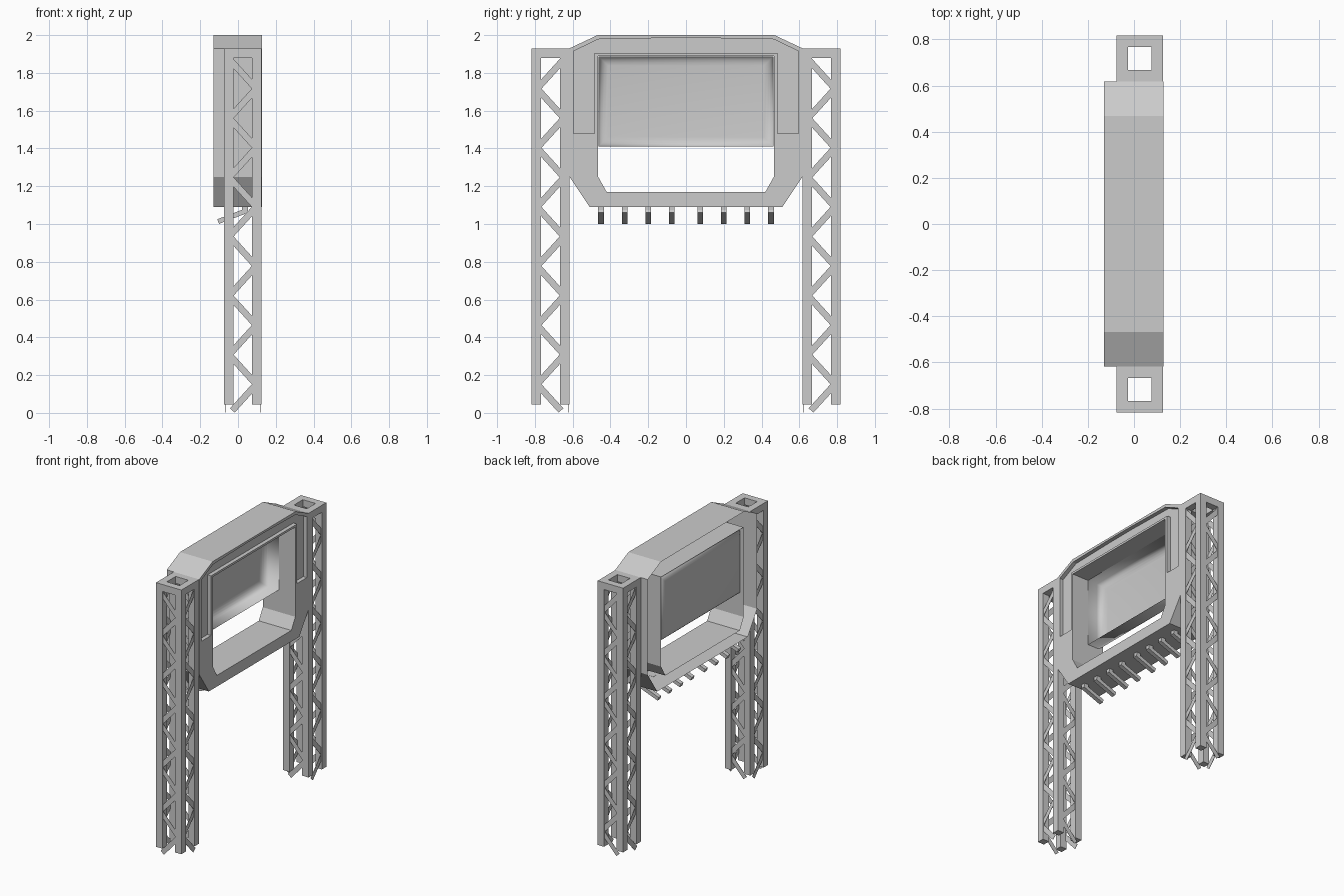
import bpy, bmesh, math
from mathutils import Matrix, Vector

if "Cube" in bpy.data.objects:
    bpy.data.objects.remove(bpy.data.objects["Cube"])

X0, X1, RECESS = -0.13, 0.127, 0.028
# local (x, y, z) -> world (y, z, x)
YZ = Matrix(((0, 0, 1, 0), (1, 0, 0, 0), (0, 1, 0, 0), (0, 0, 0, 1)))


def finish(bm, name):
    bmesh.ops.recalc_face_normals(bm, faces=bm.faces)
    me = bpy.data.meshes.new(name)
    bm.to_mesh(me)
    bm.free()
    ob = bpy.data.objects.new(name, me)
    bpy.context.collection.objects.link(ob)
    return ob


def box(bm, lo, hi):
    lo, hi = Vector(lo), Vector(hi)
    m = Matrix.Translation((lo + hi) / 2) @ Matrix.Diagonal((*(hi - lo), 1))
    bmesh.ops.create_cube(bm, size=1, matrix=m)


def bar(bm, a, b, side, width, thick):
    """Rectangular bar from a to b; side is the thickness direction."""
    a, b, s = Vector(a), Vector(b), Vector(side)
    d = (b - a).normalized()
    w = s.cross(d)
    r = Matrix((w, s, d)).transposed().to_4x4()
    m = Matrix.Translation((a + b) / 2) @ r @ Matrix.Diagonal((width, thick, (b - a).length, 1))
    bmesh.ops.create_cube(bm, size=1, matrix=m)


def mirrored(half):
    """Close a half profile (y >= 0) by mirroring it across y = 0."""
    return half + [(-y, z) for y, z in reversed(half)]


def plate(name, loops, x0, x1):
    """Flat plate in the y-z plane; later loops are holes."""
    cu = bpy.data.curves.new(name, 'CURVE')
    cu.dimensions, cu.fill_mode, cu.extrude = '2D', 'BOTH', (x1 - x0) / 2
    for pts in loops:
        sp = cu.splines.new('POLY')
        sp.points.add(len(pts) - 1)
        for p, (y, z) in zip(sp.points, pts):
            p.co = (y, z, 0, 1)
        sp.use_cyclic_u = True
    tmp = bpy.data.objects.new(name + "_curve", cu)
    bpy.context.collection.objects.link(tmp)
    dg = bpy.context.evaluated_depsgraph_get()
    me = bpy.data.meshes.new_from_object(tmp.evaluated_get(dg))
    bpy.data.objects.remove(tmp)
    me.transform(Matrix.Translation(((x0 + x1) / 2, 0, 0)) @ YZ)
    me.name = name
    me.shade_flat()
    ob = bpy.data.objects.new(name, me)
    bpy.context.collection.objects.link(ob)


def wall(name, loop, x0, x1):
    """Thin wall following a closed y-z outline."""
    bm = bmesh.new()
    front = [bm.verts.new((x1, y, z)) for y, z in loop]
    back = [bm.verts.new((x0, y, z)) for y, z in loop]
    for i in range(len(loop)):
        j = (i + 1) % len(loop)
        bm.faces.new((front[i], front[j], back[j], back[i]))
    finish(bm, name)


# Face plate with large opening and recessed inverted-U channel
outer = mirrored([(0.468, 2.0), (0.617, 1.93), (0.617, 1.25), (0.51, 1.09)])
opening = mirrored([(0.465, 1.89), (0.465, 1.25), (0.42, 1.17)])
channel = mirrored([(0.1, 1.985), (0.465, 1.978), (0.595, 1.915), (0.595, 1.48),
                    (0.485, 1.48), (0.485, 1.905)])
plate("face_plate", [outer, opening, channel], X1 - RECESS, X1)
plate("channel_floor", [channel], X1 - RECESS - 0.004, X1 - RECESS)

# Outer and inner casing walls, open at the back
wall("casing_wall", outer, X0, X1 - RECESS)
wall("opening_wall", opening, X0, X1 - RECESS)

# Rounded dish at the back of the opening
bm = bmesh.new()
DISH = 0.0
box(bm, (-0.125, -0.463, 1.41), (DISH, 0.463, 1.888))
bmesh.ops.delete(bm, geom=[f for f in bm.faces if f.calc_center_median().x > DISH - 0.01],
                 context='FACES_ONLY')
edges = [e for e in bm.edges if all(v.co.x < -0.12 for v in e.verts)]
bmesh.ops.bevel(bm, geom=edges, offset=0.05, segments=5, profile=0.5, affect='EDGES')
for f in bm.faces:
    f.smooth = True
finish(bm, "screen_dish")

# Lattice towers on both sides
TX, HALF, POST = 0.025, 0.1, 0.05
for sgn, name in ((1, "tower_back"), (-1, "tower_front")):
    ty = sgn * 0.717
    bm = bmesh.new()
    c = HALF - POST / 2
    for sx in (-1, 1):
        for sy in (-1, 1):
            px, py = TX + sx * c, ty + sy * c
            box(bm, (px - POST / 2, py - POST / 2, 0.045),
                (px + POST / 2, py + POST / 2, 1.93))
    # top ring
    for s in (-1, 1):
        box(bm, (TX + s * c - 0.025, ty - 0.05, 1.88), (TX + s * c + 0.025, ty + 0.05, 1.93))
        box(bm, (TX - 0.05, ty + s * c - 0.025, 1.88), (TX + 0.05, ty + s * c + 0.025, 1.93))
    # zigzag braces, thin strips close to the outer tower faces
    step, u, off = 0.1565, 0.071, 0.093
    for i in range(12):
        z0 = -0.005 + i * step
        k = -1 if i % 2 == 0 else 1
        ua, za = (0.055, 0.013) if i == 0 else (u, z0)
        for s in (-1, 1):
            bar(bm, (TX + k * ua, ty + s * off, za), (TX - k * u, ty + s * off, z0 + step),
                (0, 1, 0), 0.034, 0.002)
            bar(bm, (TX + s * off, ty + sgn * k * ua, za),
                (TX + s * off, ty - sgn * k * u, z0 + step), (1, 0, 0), 0.034, 0.002)
    finish(bm, name)

# Row of slanted lamps hanging under the casing
bm = bmesh.new()
for y in (0.075, 0.2, 0.325, 0.45):
    for s in (-1, 1):
        bar(bm, (-0.105, s * y, 1.013), (0.052, s * y, 1.073), (0, 1, 0), 0.026, 0.03)
        box(bm, (0.02, s * y - 0.015, 1.065), (0.052, s * y + 0.015, 1.091))
finish(bm, "hanging_lamps")
